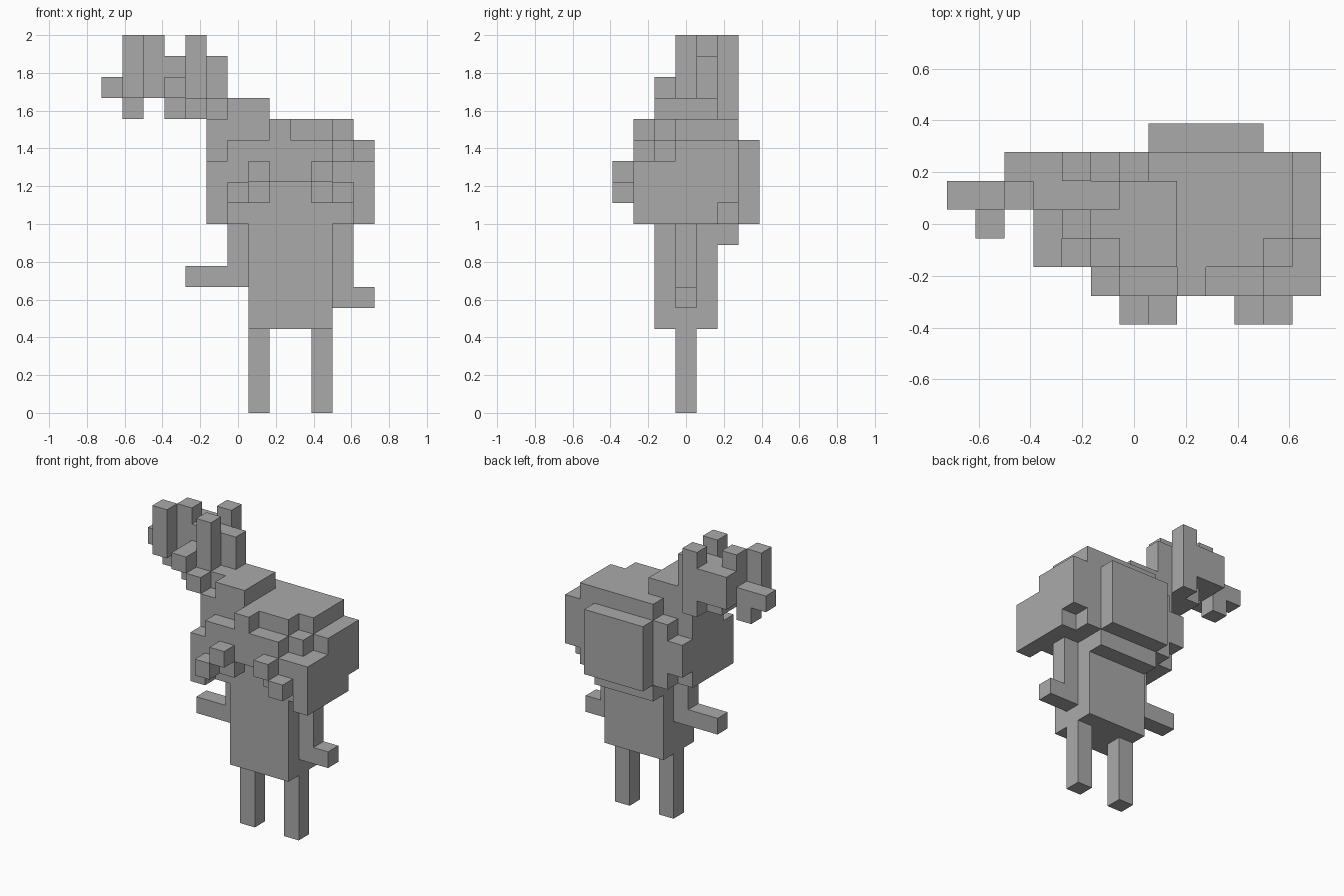
import bpy
import bmesh
from mathutils import Vector
from itertools import product

UNIT = 2 / 18                      # edge of one block
CENTRE = Vector((6.5, 3.5, 0))     # block coordinates of the origin
MIRROR = 18                        # x + mirrored x of the figure's body

cube = bpy.data.objects.get("Cube")
if cube:
    bpy.data.objects.remove(cube, do_unlink=True)

grey = bpy.data.materials.new("plain grey")
grey.use_nodes = True
colour = (0.4, 0.4, 0.4, 1)
grey.diffuse_color = colour
grey.node_tree.nodes["Principled BSDF"].inputs["Base Color"].default_value = colour

parts = {}
taken = set()


def part(name, *boxes):
    """Fill boxes (low corner, high corner) with blocks for one named part."""
    cells = set()
    for low, high in boxes:
        cells.update(product(*(range(a, b) for a, b in zip(low, high))))
    parts[name] = cells - taken
    taken.update(cells)


def flipped(box):
    """Mirror a box across the middle of the body."""
    (x0, y0, z0), (x1, y1, z1) = box
    return (MIRROR - x1, y0, z0), (MIRROR - x0, y1, z1)


def pair(name, *boxes):
    part("left_" + name, *boxes)
    part("right_" + name, *map(flipped, boxes))


def build(name, cells):
    """Skin the outside of the blocks and merge flat areas."""
    bm = bmesh.new()
    for cell in cells:
        middle = Vector(cell) + Vector((0.5, 0.5, 0.5))
        for axis, sign in product(range(3), (-1, 1)):
            normal = Vector((0, 0, 0))
            normal[axis] = sign
            beside = tuple(int(c + n) for c, n in zip(cell, normal))
            if beside in taken:
                continue
            u = Vector((0, 0, 0))
            u[(axis + 1) % 3] = 0.5
            v = normal.cross(u)
            face_mid = middle + normal / 2
            corners = (-u - v, u - v, u + v, v - u)
            bm.faces.new([bm.verts.new((face_mid + c - CENTRE) * UNIT) for c in corners])
    bmesh.ops.remove_doubles(bm, verts=bm.verts, dist=UNIT / 100)
    bmesh.ops.dissolve_limit(bm, angle_limit=0.01, verts=bm.verts, edges=bm.edges)
    bmesh.ops.triangulate(bm, faces=[f for f in bm.faces if len(f.verts) > 4])
    mesh = bpy.data.meshes.new(name)
    bm.to_mesh(mesh)
    bm.free()
    mesh.materials.append(grey)
    bpy.context.collection.objects.link(bpy.data.objects.new(name, mesh))


# Legs and body
pair("leg", ((10, 3, 0), (11, 4, 4)))
part("body", ((7, 2, 4), (11, 5, 9)))
part("neck_back", ((7, 5, 8), (11, 6, 9)))

# Lowered arms with outstretched hands
part("left_arm", ((11, 3, 5), (12, 4, 9)), ((12, 3, 5), (13, 4, 6)))
part("right_arm", ((6, 3, 6), (7, 4, 9)), ((4, 3, 6), (6, 4, 7)))

# Head, brow and face
part("head", ((6, 2, 9), (12, 6, 13)))
part("crown", ((8, 2, 13), (11, 6, 14)), ((11, 3, 13), (12, 6, 14)),
     ((7, 5, 13), (8, 6, 14)), ((8, 1, 13), (9, 2, 14)))
part("face", ((6, 1, 11), (11, 2, 13)), ((11, 1, 11), (12, 2, 12)))
pair("jaw", ((10, 1, 10), (12, 2, 11)))
pair("cheek", ((12, 1, 9), (13, 5, 12)), ((12, 5, 10), (13, 6, 12)))
part("left_temple", ((12, 3, 12), (13, 6, 13)))
part("right_temple", ((5, 2, 12), (6, 5, 13)))
pair("eye_blocks", ((10, 0, 11), (11, 1, 12)), ((11, 0, 10), (12, 1, 11)))
part("back_pack", ((7, 6, 9), (11, 7, 13)))

# Raised stem growing from the head
part("stem", ((6, 2, 13), (8, 5, 15)), ((5, 3, 13), (6, 5, 15)),
     ((5, 2, 13), (6, 3, 14)))

# Branching tip with upright prongs
part("tip_core", ((3, 4, 14), (6, 5, 17)), ((3, 3, 14), (4, 4, 16)),
     ((2, 5, 15), (4, 6, 17)))
part("tip_front_knobs", ((4, 2, 14), (5, 3, 15)), ((3, 2, 15), (4, 3, 16)))
part("front_prong", ((4, 3, 14), (5, 4, 18)))
part("back_prong", ((4, 5, 14), (5, 6, 18)))
part("middle_prong", ((2, 4, 15), (3, 5, 18)))
part("outer_prong", ((1, 3, 15), (2, 4, 18)))
part("outer_knob", ((1, 4, 14), (2, 5, 16)), ((0, 4, 15), (1, 5, 16)))

for part_name, blocks in parts.items():
    build(part_name, blocks)
